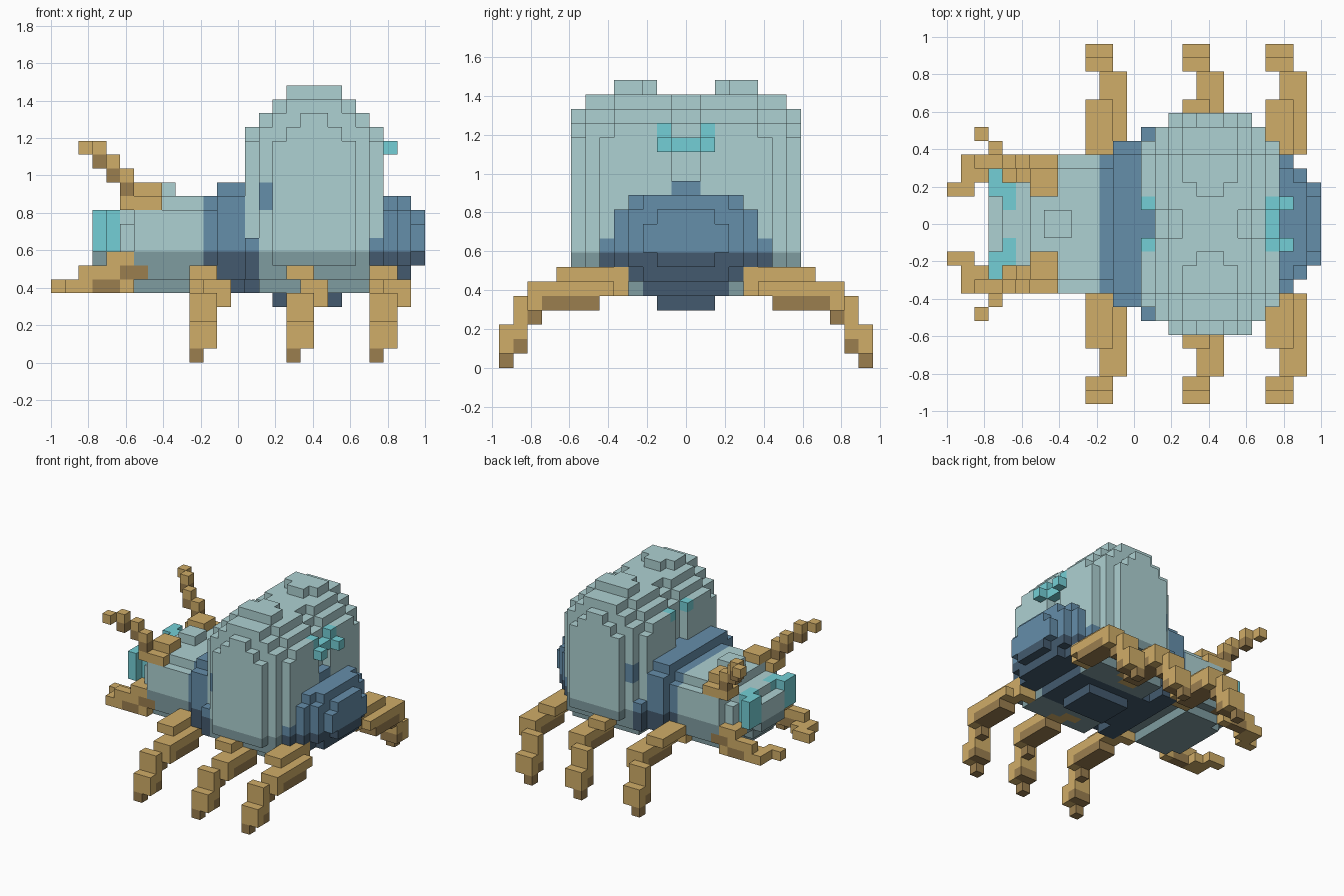
import bpy
import bmesh
from mathutils import Vector

if "Cube" in bpy.data.objects:
    bpy.data.objects.remove(bpy.data.objects["Cube"], do_unlink=True)

V = 2 / 27                      # edge of one cube
COLOURS = {
    "pale_shell": (174, 209, 210), "dark_shell": (127, 156, 160),
    "blue_body": (101, 142, 170), "navy_belly": (67, 90, 110),
    "tan_limb": (208, 173, 104), "brown_limb": (155, 126, 79),
    "teal_spot": (116, 207, 214),
}
NAMES = list(COLOURS)
UNDERSIDE = {"pale_shell": "dark_shell", "blue_body": "navy_belly"}


def linear(c):
    c /= 255
    return c / 12.92 if c < 0.04 else ((c + 0.055) / 1.055) ** 2.4


def make_material(name):
    mat = bpy.data.materials.new(name)
    mat.use_nodes = True
    rgba = [linear(c) for c in COLOURS[name]] + [1]
    mat.diffuse_color = rgba
    bsdf = next(n for n in mat.node_tree.nodes if n.type == "BSDF_PRINCIPLED")
    bsdf.inputs["Base Color"].default_value = rgba
    bsdf.inputs["Roughness"].default_value = 0.9
    return mat


materials = [make_material(n) for n in NAMES]
cells = {}                      # (i, j, k) -> (part, colour)


def box(part, colour, xs, hs, zs):
    """Fill inclusive ranges; hs counts outward from the middle, both sides."""
    for i in range(xs[0], xs[1] + 1):
        for h in range(hs[0], hs[1] + 1):
            for k in range(zs[0], zs[1] + 1):
                c = UNDERSIDE.get(colour, colour) if k < 8 else colour
                for j in (13 + h, 12 - h):
                    cells[i, j, k] = (part, c)


def cube(part, colour, i, h, k):
    box(part, colour, (i, i), (h, h), (k, k))


def slab(part, colour, i, half, low, high):
    """One slice across the body with its corners stepped in."""
    for h in range(half):
        cut = max(0, h - half + 2)
        box(part, colour, (i, i), (h, h), (low + cut, high - 1 - cut))


# Head, narrowing toward the face
slab("head", "pale_shell", 3, 3, 7, 10)
slab("head", "pale_shell", 4, 3, 6, 11)
slab("head", "pale_shell", 5, 4, 5, 11)
for i in range(6, 10):
    slab("head", "pale_shell", i, 5, 5, 12)
slab("head", "pale_shell", 10, 5, 6, 12)
box("head", "pale_shell", (7, 8), (0, 0), (12, 12))

# Eyes, set diagonally
box("eyes", "teal_spot", (3, 3), (2, 3), (8, 10))
box("eyes", "teal_spot", (4, 4), (1, 2), (10, 10))
box("eyes", "teal_spot", (4, 4), (2, 2), (8, 10))

# Thorax and rounded belly
slab("thorax", "blue_body", 11, 5, 6, 12)
for i in (12, 13):
    slab("thorax", "blue_body", i, 6, 5, 13)
for i in range(14, 24):
    box("abdomen", "blue_body", (i, i), (0, 5), (7, 10))
    box("abdomen", "blue_body", (i, i), (0, 4), (6, 6))
box("abdomen", "blue_body", (14, 22), (0, 2), (5, 5))
box("abdomen", "blue_body", (16, 20), (0, 1), (4, 4))
box("abdomen", "blue_body", (14, 14), (6, 6), (6, 8))
for i, half, low, high in ((24, 5, 6, 12), (25, 4, 6, 12), (26, 3, 7, 11)):
    slab("abdomen", "blue_body", i, half, low, high)

# Domed shell: height falls off along its length and toward the sides
width = (8, 8, 8, 7, 6)
drop_along = (0, 0, 1, 2, 3)
drop_across = (1, 0, 0, 0, 0, 1, 1, 2)
for i in range(14, 24):
    a = int(abs(i - 18.5))
    for h in range(width[a]):
        top = 20 - drop_along[a] - drop_across[h]
        if h == 1 or (h == 2 and a == 1):
            top = min(19, top)
        elif h == 7:
            top = 18 - a
        low = 9 if a == 4 else (7 if h == 7 else 6 if h == 6 else 5)
        if h < 3 and a < 4:
            low = 11
        if not (i == 14 and h == 0):
            box("shell", "pale_shell", (i, i), (h, h), (low, top - 1))
box("abdomen", "blue_body", (14, 14), (0, 0), (9, 12))
box("abdomen", "blue_body", (15, 15), (6, 6), (11, 12))

# Rear groove and teal shell markings
box("abdomen", "blue_body", (23, 23), (0, 0), (9, 12))
for k in (13, 14):
    for j in (12, 13):
        cells.pop((23, j, k), None)
cube("shell_spots", "teal_spot", 14, 1, 16)
cube("shell_spots", "teal_spot", 23, 1, 16)
cube("shell_spots", "teal_spot", 24, 1, 15)
cube("shell_spots", "teal_spot", 23, 0, 15)

# Antennae: a stair rising forward and outward
T, B = "tan_limb", "brown_limb"
box("antennae", T, (6, 7), (2, 3), (12, 12))
box("antennae", T, (5, 7), (4, 4), (11, 11))
cube("antennae", T, 5, 3, 11)
cube("antennae", B, 5, 4, 12)
cube("antennae", T, 5, 4, 13)
cube("antennae", B, 4, 4, 13)
cube("antennae", T, 4, 4, 14)
cube("antennae", B, 3, 5, 14)
cube("antennae", T, 3, 5, 15)
cube("antennae", T, 2, 6, 15)

# Pincers: reach forward, then hook inward
box("pincers", T, (1, 5), (4, 4), (5, 5))
box("pincers", B, (3, 4), (4, 4), (5, 5))
box("pincers", T, (1, 2), (3, 3), (5, 5))
box("pincers", T, (0, 1), (2, 2), (5, 5))
box("pincers", T, (2, 4), (4, 4), (6, 6))
box("pincers", B, (5, 6), (4, 4), (6, 6))
box("pincers", T, (4, 5), (3, 4), (7, 7))

# Three pairs of bent legs
for part, x in (("front_legs", 10), ("middle_legs", 17), ("rear_legs", 23)):
    box(part, T, (x, x + 1), (4, 4), (5, 6))
    box(part, T, (x, x + 1), (5, 8), (6, 6))
    box(part, T, (x + 1, x + 2), (5, 10), (5, 5))
    box(part, B, (x + 1, x + 2), (6, 9), (4, 4))
    box(part, T, (x + 1, x + 2), (10, 10), (4, 4))
    cube(part, B, x + 1, 10, 3)
    box(part, T, (x, x + 1), (11, 11), (2, 4))
    box(part, B, (x, x + 1), (11, 11), (1, 1))
    box(part, T, (x, x + 1), (12, 12), (1, 2))
    cube(part, B, x, 12, 0)


def build(part):
    """Mesh the outward faces of one part and join the flat areas."""
    bm = bmesh.new()
    verts = {}

    def corner(p):
        key = tuple(int(c) for c in p)
        if key not in verts:
            verts[key] = bm.verts.new(((key[0] - 13.5) * V, (key[1] - 13) * V, key[2] * V))
        return verts[key]

    for cell, (owner, colour) in cells.items():
        if owner != part:
            continue
        for axis in range(3):
            for side in (0, 1):
                n = list(cell)
                n[axis] += 2 * side - 1
                if tuple(n) in cells:
                    continue
                u, w = Vector((0, 0, 0)), Vector((0, 0, 0))
                u[(axis + 1) % 3] = w[(axis + 2) % 3] = 1
                p = Vector(cell)
                p[axis] += side
                loop = [p, p + u, p + u + w, p + w]
                face = bm.faces.new([corner(q) for q in (loop if side else loop[::-1])])
                face.material_index = NAMES.index(colour)
    bmesh.ops.dissolve_limit(bm, angle_limit=0.01, verts=bm.verts[:], edges=bm.edges[:],
                             delimit={"MATERIAL"})
    mesh = bpy.data.meshes.new(part)
    bm.to_mesh(mesh)
    bm.free()
    for mat in materials:
        mesh.materials.append(mat)
    bpy.context.collection.objects.link(bpy.data.objects.new(part, mesh))


for part in dict.fromkeys(owner for owner, _ in cells.values()):
    build(part)
